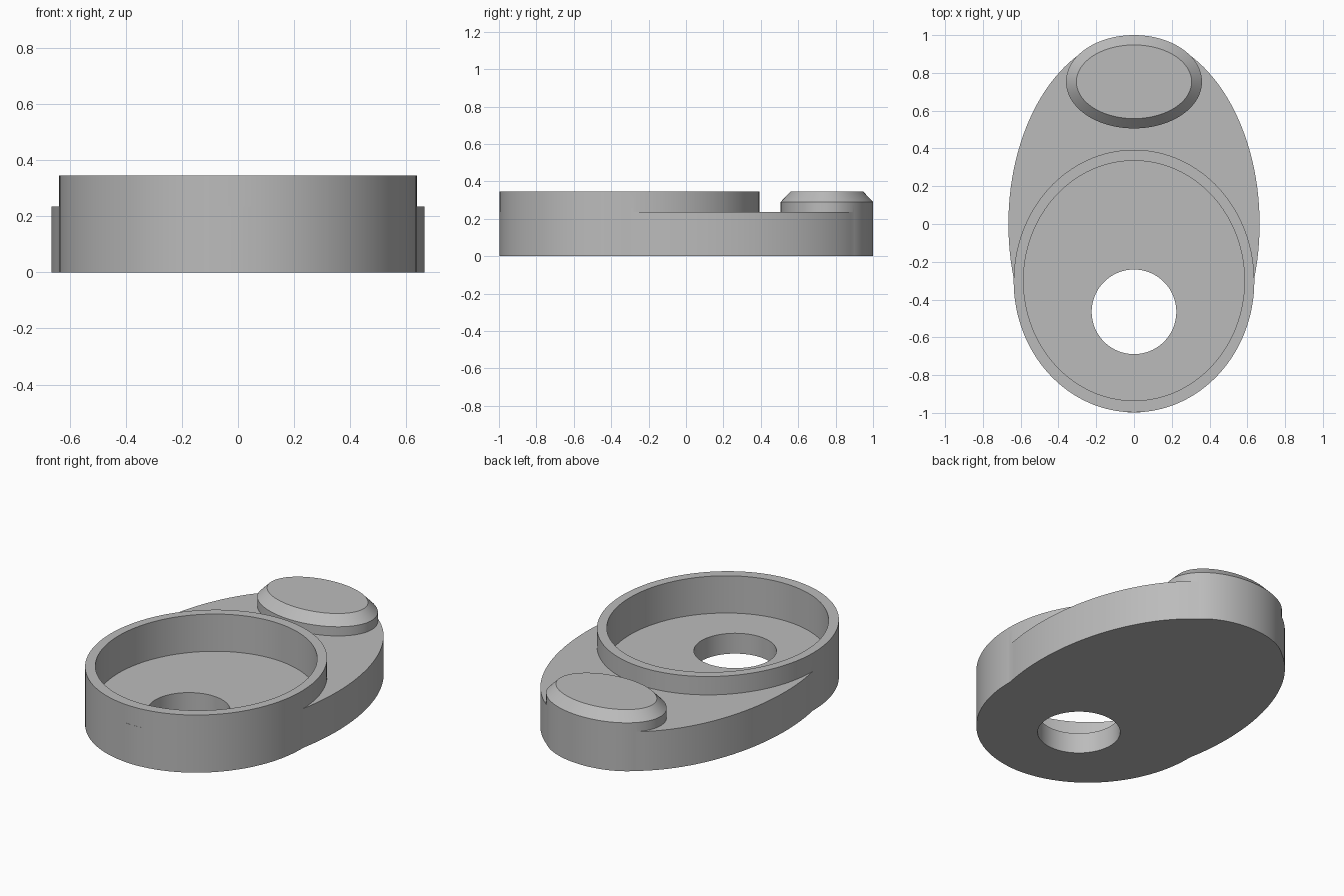
import bpy
import math

cube = bpy.data.objects.get("Cube")
if cube:
    bpy.data.objects.remove(cube, do_unlink=True)

SEGMENTS = 128
grey = bpy.data.materials.new("plain_grey")
grey.use_nodes = True
GREY = (0.5, 0.5, 0.5, 1)
grey.diffuse_color = GREY
grey.node_tree.nodes["Principled BSDF"].inputs["Base Color"].default_value = GREY


def elliptic_solid(name, y, rings):
    """Closed solid from stacked ellipses, each given as (rx, ry, z)."""
    verts, faces = [], []
    for rx, ry, z in rings:
        for i in range(SEGMENTS):
            a = math.tau * i / SEGMENTS
            verts.append((rx * math.cos(a), y + ry * math.sin(a), z))
    for r in range(len(rings) - 1):
        for i in range(SEGMENTS):
            j = (i + 1) % SEGMENTS
            low, high = r * SEGMENTS, (r + 1) * SEGMENTS
            faces.append((low + i, low + j, high + j, high + i))
    faces.append(tuple(reversed(range(SEGMENTS))))
    faces.append(tuple(range(len(verts) - SEGMENTS, len(verts))))
    mesh = bpy.data.meshes.new(name)
    mesh.from_pydata(verts, [], faces)
    mesh.materials.append(grey)
    obj = bpy.data.objects.new(name, mesh)
    bpy.context.collection.objects.link(obj)
    return obj


def combine(target, tool, operation):
    """Boolean the tool into the target, then discard the tool."""
    bpy.context.view_layer.objects.active = target
    mod = target.modifiers.new(tool.name, 'BOOLEAN')
    mod.operation = operation
    mod.solver = 'EXACT'
    mod.object = tool
    bpy.ops.object.modifier_apply(modifier=mod.name)
    bpy.data.objects.remove(tool, do_unlink=True)


# Oval base plate
body = elliptic_solid("oval_holder_body", 0, [(0.665, 0.998, 0), (0.665, 0.998, 0.235)])

# Raised cup and chamfered rear button, both reaching down through the base
cup = elliptic_solid("cup", -0.302, [(0.637, 0.695, 0), (0.637, 0.695, 0.345)])
button = elliptic_solid("button", 0.753, [(0.36, 0.247, 0), (0.36, 0.247, 0.29),
                                          (0.305, 0.195, 0.345)])
combine(body, cup, 'UNION')
combine(body, button, 'UNION')

# Cup recess and the round hole through its floor
recess = elliptic_solid("recess", -0.3, [(0.585, 0.635, 0.122), (0.585, 0.635, 0.5)])
hole = elliptic_solid("hole", -0.465, [(0.224, 0.224, -0.1), (0.224, 0.224, 0.3)])
combine(body, recess, 'DIFFERENCE')
combine(body, hole, 'DIFFERENCE')

# Smooth curved walls with crisp rims
bpy.ops.object.select_all(action='DESELECT')
body.select_set(True)
bpy.context.view_layer.objects.active = body
bpy.ops.object.shade_smooth_by_angle(angle=math.radians(25))
